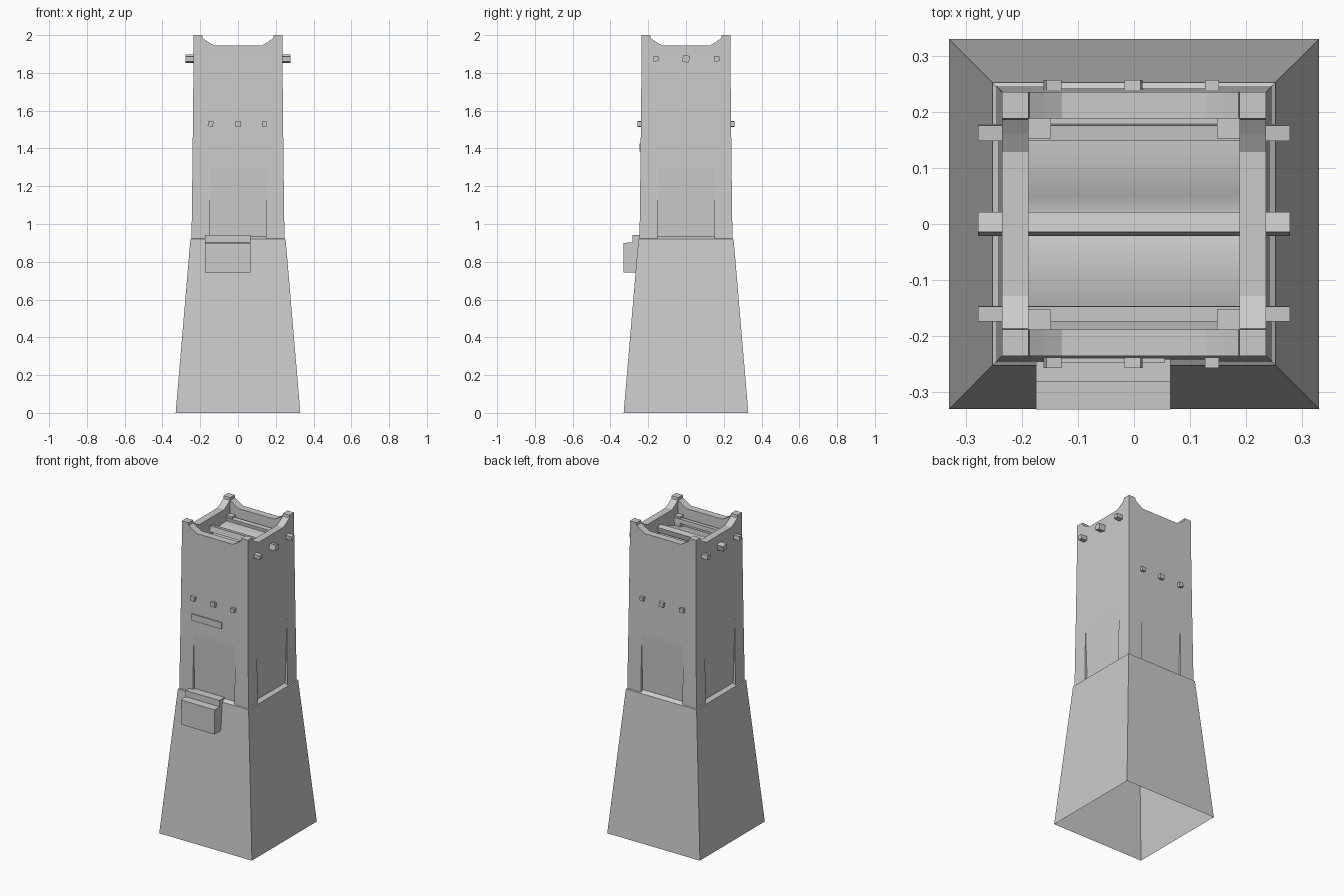
import bpy, bmesh, math
from mathutils import Matrix, Vector

if "Cube" in bpy.data.objects:
    bpy.data.objects.remove(bpy.data.objects["Cube"])

stone = bpy.data.materials.new("light grey")
stone.diffuse_color = (0.6, 0.6, 0.6, 1)
stone.use_nodes = True
stone.node_tree.nodes["Principled BSDF"].inputs["Base Color"].default_value = stone.diffuse_color


def finish(name, bm, recalc=True):
    if recalc:
        bmesh.ops.recalc_face_normals(bm, faces=bm.faces)
    me = bpy.data.meshes.new(name)
    bm.to_mesh(me)
    bm.free()
    me.materials.append(stone)
    ob = bpy.data.objects.new(name, me)
    bpy.context.collection.objects.link(ob)
    return ob


def box(name, center, size, rot=None):
    bm = bmesh.new()
    bmesh.ops.create_cube(bm, size=1)
    m = Matrix.Translation(center) @ (rot or Matrix()) @ Matrix.Diagonal((*size, 1))
    bmesh.ops.transform(bm, matrix=m, verts=bm.verts)
    return finish(name, bm)


def extrude_x(name, profile, x0, x1):
    """Closed (y, z) profile extruded along x."""
    bm = bmesh.new()
    f = bm.faces.new([bm.verts.new((x0, y, z)) for y, z in profile])
    ext = bmesh.ops.extrude_face_region(bm, geom=[f])["geom"]
    bmesh.ops.translate(bm, vec=(x1 - x0, 0, 0),
                        verts=[v for v in ext if isinstance(v, bmesh.types.BMVert)])
    return finish(name, bm)


# Sloping base, open underneath, with a slanted ledge at the top
bm = bmesh.new()
rings = []
for h, z in ((0.33, 0), (0.252, 0.92), (0.226, 0.937)):
    rings.append([bm.verts.new((sx * h, sy * h, z))
                  for sx, sy in ((-1, -1), (1, -1), (1, 1), (-1, 1))])
for a, b in zip(rings, rings[1:]):
    for i in range(4):
        j = (i + 1) % 4
        bm.faces.new((a[i], a[j], b[j], b[i]))
finish("sloping_base", bm, recalc=False)

# Tower walls: leaning lower panel, upper panel with a dipped parapet
PANEL = 1.3


def outer(z):
    if z < PANEL:
        return 0.229 + (z - 0.93) / (PANEL - 0.93) * 0.0122
    return 0.2412 - (min(z, 1.9) - PANEL) / 0.6 * 0.0062


half_top = [(0.235, 2.0), (0.188, 2.0), (0.186, 1.983), (0.16, 1.965), (0.128, 1.946)]
top = half_top + [(-u, z) for u, z in reversed(half_top)]
for k, side in enumerate(("front", "right", "back", "left")):
    bm = bmesh.new()

    def ring(y_of):
        lo = [(-outer(0.93), 0.93), (outer(0.93), 0.93)]
        mid = [(-outer(PANEL), PANEL), (outer(PANEL), PANEL)]
        neck = [(-0.235, 1.9), (0.235, 1.9)]
        return [[bm.verts.new((u, y_of(z), z)) for u, z in pts]
                for pts in (lo, mid, neck, top)]

    out, inn = ring(lambda z: -outer(z)), ring(lambda z: -0.188)
    for lo, mid, neck, crown in (out, inn):
        bm.faces.new((lo[0], lo[1], mid[1], mid[0]))
        bm.faces.new((mid[0], mid[1], neck[1], neck[0]))
        bm.faces.new([neck[0], neck[1]] + crown)
    for i in range(len(top) - 1):
        a, b = out[3], inn[3]
        bm.faces.new((a[i], a[i + 1], b[i + 1], b[i]))
    bmesh.ops.rotate(bm, verts=bm.verts, matrix=Matrix.Rotation(k * math.pi / 2, 3, 'Z'))
    finish(side + "_wall", bm)

# Corner piers that sink into the walls as they rise
for sx in (-1, 1):
    for sy in (-1, 1):
        bm = bmesh.new()
        bmesh.ops.create_cube(bm, size=1)
        for v in bm.verts:
            up = v.co.z > 0
            far = 0.234 if up else 0.246
            v.co = Vector((sx * (far if v.co.x > 0 else 0.148),
                           sy * (far if v.co.y > 0 else 0.152),
                           1.9 if up else 0.92))
        finish("corner_pier", bm)

# Uneven roof floor between the beams
bm = bmesh.new()
floor = [(0.19, 1.866), (0.15, 1.866), (0.11, 1.863), (0.08, 1.857), (0.05, 1.848),
         (0.02, 1.835), (-0.02, 1.846), (-0.09, 1.858), (-0.145, 1.838), (-0.19, 1.828)]
rows = [[bm.verts.new((x, y, z)) for x in (-0.19, 0.19)] for y, z in floor]
for a, b in zip(rows, rows[1:]):
    bm.faces.new((a[0], b[0], b[1], a[1])).smooth = True
finish("roof_floor", bm, recalc=False)

# Roof beams passing through the side walls
for y, size, ang in ((-0.16, 0.027, 3), (0, 0.036, -12), (0.163, 0.028, 6)):
    box("roof_beam", (0, y, 1.875), (0.556, size, size),
        Matrix.Rotation(math.radians(ang), 4, 'X'))

# Floor beams passing through the front and back walls
for x, size, ang in ((-0.145, 0.028, 10), (-0.001, 0.029, -6), (0.139, 0.025, 0)):
    box("floor_beam", (x, 0, 1.53), (size, 0.514, size),
        Matrix.Rotation(math.radians(ang), 4, 'Y'))

# Front plank and stepped front box
box("front_plank", (-0.052, -0.235, 1.405), (0.214, 0.024, 0.042))
extrude_x("front_box", [(-0.22, 0.742), (-0.331, 0.742), (-0.331, 0.9),
                        (-0.282, 0.902), (-0.282, 0.942), (-0.22, 0.942)], -0.175, 0.065)
